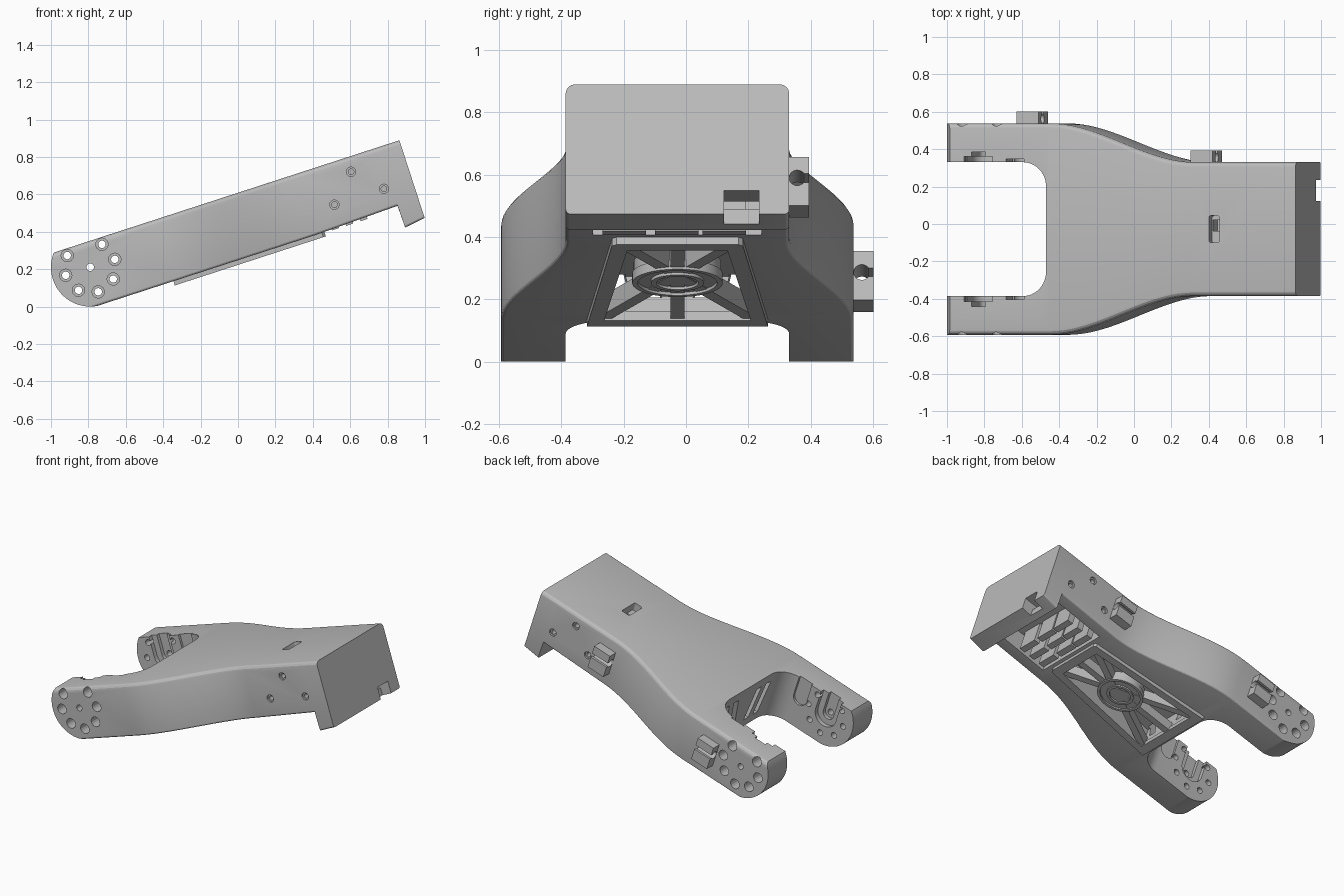
import bpy, bmesh
from math import sin, cos, pi, radians, sqrt
from mathutils import Matrix

cube = bpy.data.objects.get("Cube")
if cube:
    bpy.data.objects.remove(cube, do_unlink=True)

grey = bpy.data.materials.new("plain grey")
grey.use_nodes = True
COLOUR = (0.5, 0.5, 0.5, 1)
grey.diffuse_color = COLOUR
grey.node_tree.nodes["Principled BSDF"].inputs["Base Color"].default_value = COLOUR

# Parts are made in the arm's own frame: u along it, y across, w through it,
# with the pivot at the origin. The whole arm is tilted at the end.
PLACE = Matrix.Translation((-0.79, -0.0275, 0.21)) @ Matrix.Rotation(radians(-18), 4, 'Y')
R, TOP, BOTTOM = 0.21, 0.135, -0.208
FORK, HEAD, END = 0.565, 0.358, 1.782
AXES = {'u': lambda a, b, t: (t, a, b),
        'y': lambda a, b, t: (a, t, b),
        'w': lambda a, b, t: (a, b, t)}
parts = []


def loft(name, rings):
    bm = bmesh.new()
    loops = [[bm.verts.new(p) for p in ring] for ring in rings]
    n = len(loops[0])
    for a, b in zip(loops, loops[1:]):
        for i in range(n):
            j = (i + 1) % n
            bm.faces.new((a[i], a[j], b[j], b[i]))
    bm.faces.new(loops[0])
    bm.faces.new(loops[-1])
    bmesh.ops.recalc_face_normals(bm, faces=bm.faces)
    mesh = bpy.data.meshes.new(name)
    bm.to_mesh(mesh)
    bm.free()
    mesh.materials.append(grey)
    ob = bpy.data.objects.new(name, mesh)
    bpy.context.collection.objects.link(ob)
    return ob


def prism(name, pts, axis, lo, hi):
    return loft(name, [[AXES[axis](a, b, t) for a, b in pts] for t in (lo, hi)])


def box(name, u, y, w):
    return prism(name, rect(u[0], u[1], y[0], y[1]), 'w', *w)


def rect(a0, a1, b0, b1):
    return [(a0, b0), (a1, b0), (a1, b1), (a0, b1)]


def circle(a, b, r, n=24):
    return [(a + r * cos(2 * pi * i / n), b + r * sin(2 * pi * i / n)) for i in range(n)]


def rounded(a0, a1, b0, b1, radii, n=4):
    """Rounded rectangle; radii run from the low corner anticlockwise."""
    pts = []
    corners = [(a0, b0, 1, 1), (a1, b0, -1, 1), (a1, b1, -1, -1), (a0, b1, 1, -1)]
    for k, ((a, b, sa, sb), r) in enumerate(zip(corners, radii)):
        for i in range(n + 1):
            t = pi + k * pi / 2 + i * pi / 2 / n
            pts.append((a + sa * r + r * cos(t), b + sb * r + r * sin(t)))
    return pts


def boolean(ob, cutter, operation='DIFFERENCE'):
    mod = ob.modifiers.new("cut", 'BOOLEAN')
    mod.operation, mod.object, mod.solver = operation, cutter, 'EXACT'
    bpy.context.view_layer.objects.active = ob
    bpy.ops.object.modifier_apply(modifier=mod.name)
    bpy.data.objects.remove(cutter, do_unlink=True)


def half_width(u):
    t = min(max((u - 0.4) / 0.8, 0), 1)
    return FORK + (HEAD - FORK) * t * t * (3 - 2 * t)


# Body: rounded sections lofted along the arm, ending in a hooked head
def section(u, bottom):
    h = half_width(u)
    return [(u, a, b) for a, b in rounded(-h, h, bottom, TOP, (.015, .015, .03, .03))]


stations = [(-0.3, BOTTOM)] + [(0.4 + 0.8 * i / 20, BOTTOM) for i in range(21)]
stations += [(1.664, -0.195), (1.667, -0.318), (END, -0.302)]
body = loft("arm_body", [section(u, b) for u, b in stations])

# Round pivot end
arc = [(R * cos(radians(d)), R * sin(radians(d))) for d in range(140, 271, 5)]
flat = -sqrt(R * R - TOP * TOP)
arc[0] = (flat, TOP)
boolean(body, prism("end_shape", arc + [(0, -.5), (2.5, -.5), (2.5, .5), (flat, .5)],
                    'y', -1, 1), 'INTERSECT')

# Slot between the fork arms
boolean(body, prism("slot", rounded(-0.5, 0.38, -HEAD, HEAD, (.01, .13, .13, .01), 12),
                    'w', -.5, .5))

# Hollow under the truss panel and pocket behind the hooked lip
boolean(body, prism("hollow", [(.45, -.24), (1.2, -.165), (1.2, .165), (.45, .24)],
                    'w', -.4, -.08))
boolean(body, box("pocket", (1.27, 1.64), (-.27, .27), (-.4, -.07)))

# Slanted windows in the slot wall
for s in (-1, 1):
    for y in (.05, .15):
        pts = [(s * y, -.15), (s * (y + .05), -.15), (s * (y + .1), .07), (s * (y + .05), .07)]
        boolean(body, prism("window", pts, 'u', .3, .47))

# Notch through the lip, and the stepped slot on top
boolean(body, box("notch", (1.71, 1.9), (.15, .262), (-.4, -.222)))
boolean(body, box("notch_back", (1.6, 1.72), (.15, .262), (-.262, -.222)))
boolean(body, prism("top_slot", rounded(1.295, 1.355, -.072, .072, [.012] * 4), 'w', .08, .3))
boolean(body, box("top_slot_step", (1.30, 1.35), (-.01, .05), (0, .2)))

for s in (-1, 1):
    def across(name, pts, lo, hi):
        boolean(body, prism(name, pts, 'y', s * lo, s * hi))

    # Ring of counterbored bolt holes round the pivot
    across("pivot_hole", circle(0, 0, .02), .3, .7)
    for k in range(8):
        if k != 2:
            a, b = .138 * cos(k * pi / 4), .138 * sin(k * pi / 4)
            across("bolt_hole", circle(a, b, .02, 16), .3, .7)
            across("bolt_head", circle(a, b, .033, 16), .46, .7)
    # Head screw holes
    for a, b in ((1.484, .055), (1.623, -.086), (1.345, -.085)):
        across("screw_hole", circle(a, b, .025, 16), HEAD - .012, .5)
        across("screw_bore", circle(a, b, .015, 16), HEAD - .06, .5)
    # Stepped grooves inside the fork, open at the top
    for a, r, depth in ((0, .08, .03), (0, .04, .055), (.205, .05, .017)):
        foot = [(a + r * cos(t * pi / 12), r * sin(t * pi / 12)) for t in range(12, 25)]
        across("groove", foot + [(a + r, .3), (a - r, .3)], .3, HEAD + depth)

parts.append(body)

# Truss panel: tapered frame, cross bars and a round boss
frame = prism("panel_frame", [(.40, -.29), (1.235, -.21), (1.249, -.195), (1.249, .195),
                              (1.235, .21), (.40, .29)], 'w', -.232, -.2)
boolean(frame, prism("frame_opening", [(.46, -.235), (1.19, -.16), (1.19, .16), (.46, .235)],
                     'w', -.5, .5))
parts.append(frame)


def bar(name, p, q, width):
    du, dy = q[0] - p[0], q[1] - p[1]
    k = width / 2 / sqrt(du * du + dy * dy)
    a, b = -dy * k, du * k
    pts = [(p[0] + a, p[1] + b), (q[0] + a, q[1] + b), (q[0] - a, q[1] - b), (p[0] - a, p[1] - b)]
    parts.append(prism(name, pts, 'w', -.224, -.16))


bar("centre_bar", (.44, 0), (1.21, 0), .045)
for s in (-1, 1):
    bar("diagonal_bar", (.45, s * .24), (1.2, -s * .165), .045)

parts.append(prism("boss_disc", circle(.85, 0, .14, 48), 'w', -.222, -.16))
for r in (.145, .085):
    ring = prism("boss_ring", circle(.85, 0, r, 48), 'w', -.232, -.2)
    boolean(ring, prism("ring_bore", circle(.85, 0, r - .018, 48), 'w', -.5, .5))
    parts.append(ring)

# Broken ridges in the pocket
for u in (1.29, 1.37, 1.45):
    for y in (-.17, -.002, .15):
        parts.append(box("pocket_ridge", (u, u + .04), (y - .07, y + .07), (-.212, -.06)))

# Cable clips on the left side: block with a bore and a slit
for u, face in ((.248, FORK), (1.227, HEAD)):
    clip = prism("cable_clip", rect(face - .02, face + .063, -.113, .051),
                 'u', u - .0625, u + .0625)
    boolean(clip, prism("clip_bore", circle(face + .026, -.02, .026), 'u', u - .2, u + .2))
    boolean(clip, prism("clip_slit", rect(face + .03, face + .1, -.035, -.005),
                        'u', u - .2, u + .2))
    parts.append(clip)

# Smooth the curves and tilt everything into place
bpy.ops.object.select_all(action='DESELECT')
for ob in parts:
    ob.matrix_world = PLACE
    ob.select_set(True)
bpy.context.view_layer.objects.active = body
bpy.ops.object.shade_smooth_by_angle(angle=radians(20))
